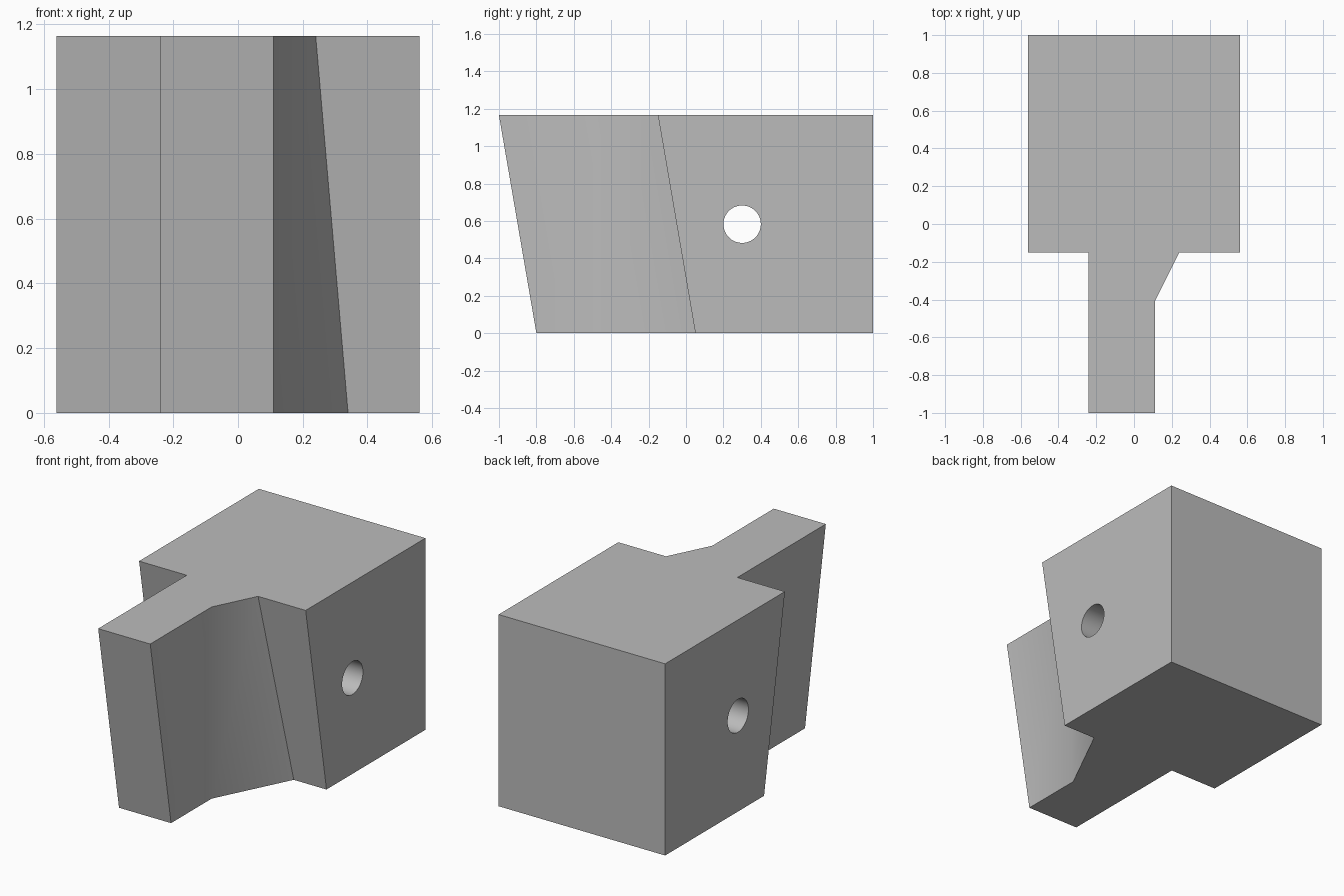
import bpy, bmesh, math

cube = bpy.data.objects.get("Cube")
if cube:
    bpy.data.objects.remove(cube, do_unlink=True)

HEIGHT = 1.165
HALF_WIDTH = 0.56
BACK = 1.0
STEM_LEFT, STEM_RIGHT = -0.24, 0.11
RAMP_START = -0.41

grey = bpy.data.materials.new("plain_grey")
grey.use_nodes = True
colour = (0.5, 0.5, 0.5, 1)
grey.diffuse_color = colour
grey.node_tree.nodes["Principled BSDF"].inputs["Base Color"].default_value = colour


def outline(bm, z, front, shoulder):
    """Block outline at one height, with stem and slanted shoulder corner."""
    ramp_end = STEM_RIGHT + (shoulder - RAMP_START) / 2
    points = [(-HALF_WIDTH, BACK), (-HALF_WIDTH, shoulder),
              (STEM_LEFT, shoulder), (STEM_LEFT, front),
              (STEM_RIGHT, front), (STEM_RIGHT, RAMP_START),
              (ramp_end, shoulder), (HALF_WIDTH, shoulder), (HALF_WIDTH, BACK)]
    return [bm.verts.new((x, y, z)) for x, y in points]


# Block with a raked front: loft between the bottom and top outlines
bm = bmesh.new()
low = outline(bm, 0, -0.8, 0.05)
high = outline(bm, HEIGHT, -1.0, -0.15)
bm.faces.new(low[::-1])
bm.faces.new(high)
for i in range(len(low)):
    j = (i + 1) % len(low)
    bm.faces.new((low[i], low[j], high[j], high[i]))
bmesh.ops.recalc_face_normals(bm, faces=bm.faces)
mesh = bpy.data.meshes.new("stepped_block")
bm.to_mesh(mesh)
bm.free()
block = bpy.data.objects.new("stepped_block", mesh)
bpy.context.collection.objects.link(block)
mesh.materials.append(grey)

# Round cross hole through the rear body
bpy.ops.mesh.primitive_cylinder_add(vertices=64, radius=0.1, depth=2,
                                    location=(0, 0.3, HEIGHT / 2),
                                    rotation=(0, math.pi / 2, 0))
cutter = bpy.context.object
cutter.name = "hole_cutter"
cutter.data.materials.append(grey)
hole = block.modifiers.new("cross_hole", 'BOOLEAN')
hole.operation = 'DIFFERENCE'
hole.solver = 'EXACT'
hole.object = cutter

bpy.ops.object.select_all(action='DESELECT')
block.select_set(True)
bpy.context.view_layer.objects.active = block
bpy.ops.object.modifier_apply(modifier=hole.name)
bpy.data.objects.remove(cutter, do_unlink=True)
bpy.ops.object.shade_smooth_by_angle(angle=math.radians(30))
